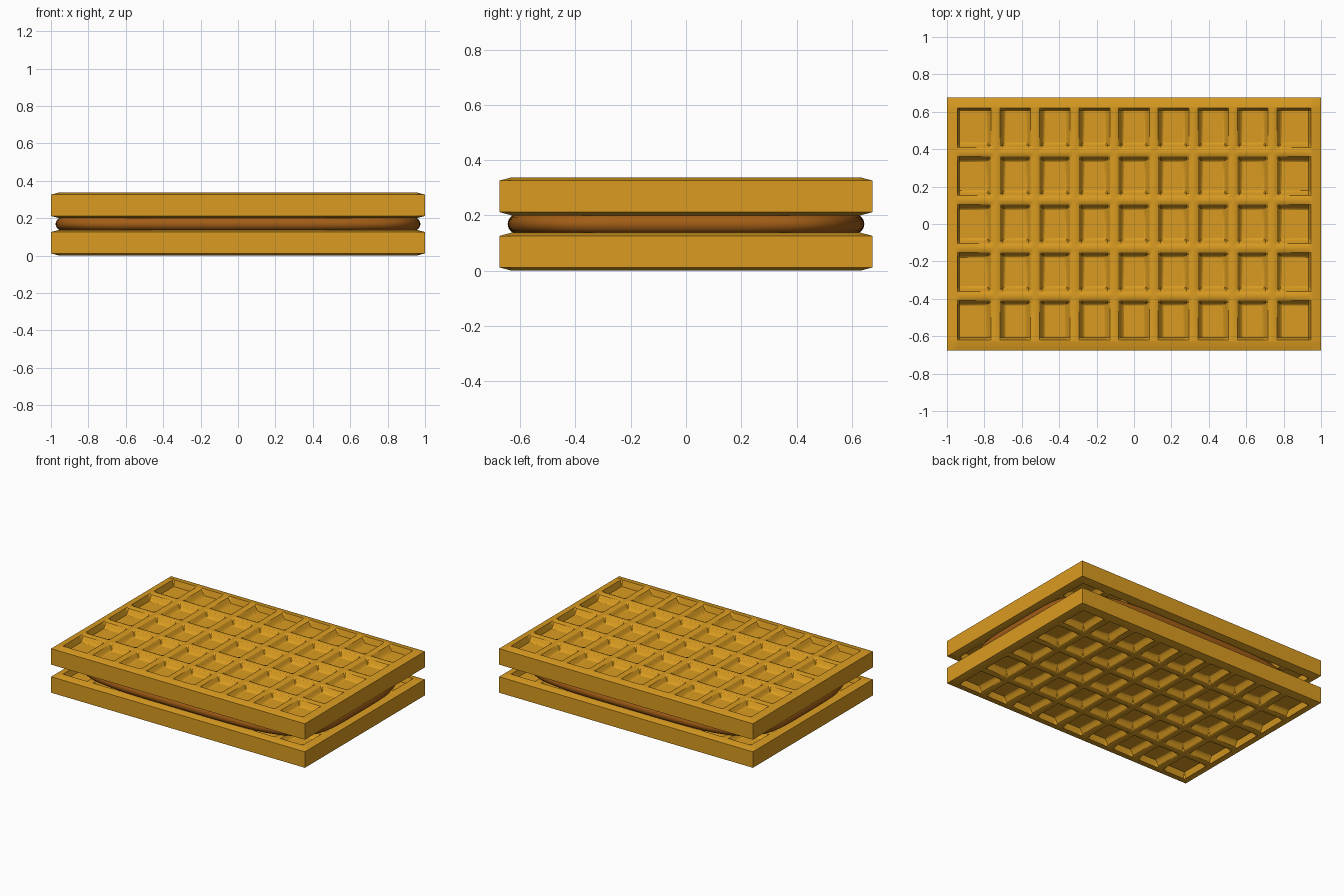
import bpy, bmesh, math

if "Cube" in bpy.data.objects:
    bpy.data.objects.remove(bpy.data.objects["Cube"])

HX, HY = 1.0, 0.675        # half size of a wafer
HALF = 0.069               # half thickness of a wafer
DEPTH = 0.042              # pit depth
CHAMFER = 0.012            # drop of the rim towards the outer edge


def material(name, color):
    m = bpy.data.materials.new(name)
    m.diffuse_color = (*color, 1)
    m.use_nodes = True
    m.node_tree.nodes["Principled BSDF"].inputs["Base Color"].default_value = m.diffuse_color
    return m


def make_object(name, bm, mat):
    bmesh.ops.recalc_face_normals(bm, faces=bm.faces)
    me = bpy.data.meshes.new(name)
    bm.to_mesh(me)
    bm.free()
    me.shade_smooth()
    me.set_sharp_from_angle(angle=math.radians(32))
    me.materials.append(mat)
    ob = bpy.data.objects.new(name, me)
    bpy.context.collection.objects.link(ob)
    return ob


def profile(half, rim, cells, pitch):
    """Cross-section as (position, height 0..1, edge drop): rim, ridges, rim."""
    pts = [(half, 1, CHAMFER), (half - 0.045, 1, 0), (rim, 1, 0), (rim - 0.012, 0, 0)]
    pts += [(-p, h, d) for p, h, d in pts]
    ridge = [(0, 1), (0.012, 0.98), (0.024, 0.86), (0.036, 0.45), (0.044, 0.12), (0.052, 0)]
    for i in range(1, cells):
        c = (i - cells / 2) * pitch
        for p, h in ridge:
            pts.append((c + p, h, 0))
            if p:
                pts.append((c - p, h, 0))
    return sorted(pts)


def wafer(name, z, mat):
    px = profile(HX, 0.945, 9, 0.2113)
    py = profile(HY, 0.62, 5, 0.256)
    nx, ny = len(px), len(py)
    bm = bmesh.new()
    sides = []
    # patterned top and mirrored bottom
    for s in (1, -1):
        grid = [[bm.verts.new((x, y, z + s * (HALF - DEPTH * (1 - max(hx, hy)) - max(dx, dy))))
                 for y, hy, dy in py] for x, hx, dx in px]
        for i in range(nx - 1):
            for j in range(ny - 1):
                bm.faces.new((grid[i][j], grid[i + 1][j], grid[i + 1][j + 1], grid[i][j + 1]))
        sides.append(grid)
    # outer walls
    loop = ([(i, 0) for i in range(nx - 1)] + [(nx - 1, j) for j in range(ny - 1)]
            + [(i, ny - 1) for i in range(nx - 1, 0, -1)] + [(0, j) for j in range(ny - 1, 0, -1)])
    top, bot = sides
    for (a, b), (c, d) in zip(loop, loop[1:] + loop[:1]):
        bm.faces.new((top[a][b], top[c][d], bot[c][d], bot[a][b]))
    return make_object(name, bm, mat)


def filling(name, z, mat, hx=0.975, hy=0.645, r=0.035, n=4.5, seg=128, steps=12):
    """Superellipse slab with a fully rounded edge."""
    bm = bmesh.new()
    rings = []
    for k in range(steps + 1):
        a = math.pi * (k / steps - 0.5)
        inset = r * (1 - math.cos(a))
        ring = []
        for i in range(seg):
            t = 2 * math.pi * i / seg
            c, s = math.cos(t), math.sin(t)
            x = math.copysign(abs(c) ** (2 / n), c) * (hx - inset)
            y = math.copysign(abs(s) ** (2 / n), s) * (hy - inset)
            ring.append(bm.verts.new((x, y, z + r * math.sin(a))))
        rings.append(ring)
    for lo, hi in zip(rings, rings[1:]):
        for i in range(seg):
            j = (i + 1) % seg
            bm.faces.new((lo[i], lo[j], hi[j], hi[i]))
    bm.faces.new(rings[0])
    bm.faces.new(rings[-1])
    return make_object(name, bm, mat)


waffle = material("waffle", (0.70, 0.33, 0.015))
caramel = material("caramel", (0.36, 0.11, 0.008))

wafer("bottom_wafer", HALF, waffle)
wafer("top_wafer", 0.269, waffle)
filling("caramel_filling", 0.169, caramel)
